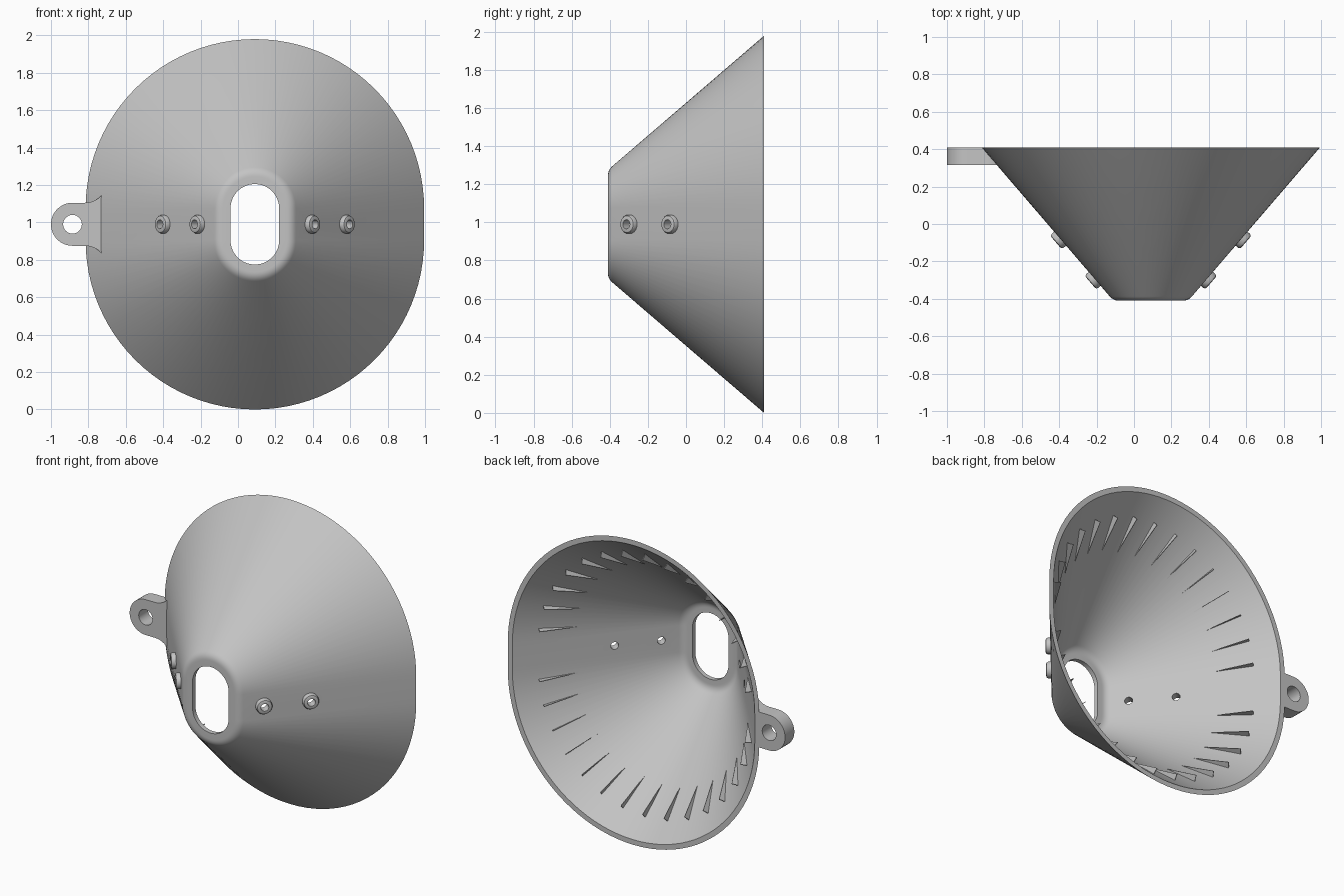
import bpy, bmesh, math
from mathutils import Vector, Matrix

if "Cube" in bpy.data.objects:
    bpy.data.objects.remove(bpy.data.objects["Cube"], do_unlink=True)

CX, CZ = 0.09, 0.99       # axis of the shade
STRAIGHT = 0.085          # half length of the straight sides
BACK, FRONT = 0.41, -0.41
SLOPE, WALL = 0.86, 0.033

grey = bpy.data.materials.new("light_grey")
grey.use_nodes = True
grey.diffuse_color = (0.55, 0.55, 0.55, 1)
grey.node_tree.nodes["Principled BSDF"].inputs["Base Color"].default_value = grey.diffuse_color


def outer_radius(y):
    return 0.905 - SLOPE * (BACK - y)


def make(name, bm, helper=False):
    bmesh.ops.recalc_face_normals(bm, faces=bm.faces)
    mesh = bpy.data.meshes.new(name)
    bm.to_mesh(mesh)
    bm.free()
    mesh.materials.append(grey)
    obj = bpy.data.objects.new(name, mesh)
    bpy.context.collection.objects.link(obj)
    obj.hide_render = obj.hide_viewport = helper
    return obj


def smooth(obj, angle=35):
    bpy.ops.object.select_all(action='DESELECT')
    obj.select_set(True)
    bpy.context.view_layer.objects.active = obj
    bpy.ops.object.shade_smooth_by_angle(angle=math.radians(angle))


def cut(obj, cutter):
    mod = obj.modifiers.new("cut", 'BOOLEAN')
    mod.operation, mod.solver, mod.object = 'DIFFERENCE', 'EXACT', cutter
    bpy.context.view_layer.objects.active = obj
    cutter.hide_viewport = False
    bpy.ops.object.modifier_apply(modifier=mod.name)
    bpy.data.objects.remove(cutter, do_unlink=True)


def fillet(a, corner, b, steps=6):
    a, c, b = Vector(a), Vector(corner), Vector(b)
    ts = [i / steps for i in range(steps + 1)]
    return [a * (1 - t) ** 2 + c * 2 * t * (1 - t) + b * t * t for t in ts]


def skin(bm, loops, close=True):
    """Join equal vertex loops with quads."""
    rings = [[bm.verts.new(p) for p in loop] for loop in loops]
    for k in range(len(rings) if close else len(rings) - 1):
        a, b = rings[k], rings[(k + 1) % len(rings)]
        for i in range(len(a)):
            j = (i + 1) % len(a)
            bm.faces.new((a[i], a[j], b[j], b[i]))
    return rings


def oval(r, y, half=48):
    pts = []
    for start, shift in ((0, STRAIGHT), (math.pi, -STRAIGHT)):
        for i in range(half + 1):
            a = start + math.pi * i / half
            pts.append((CX + r * math.cos(a), y, CZ + shift + r * math.sin(a)))
    return pts


# Shade: hollow oval cone with a rounded lip around the front opening
def lip(y, inset):
    r = outer_radius(y) - inset
    return fillet((r - 0.03, y), (r, y), (r + 0.02, y + 0.023))


profile = [(0.13, FRONT)] + lip(FRONT, 0) + [(outer_radius(BACK), BACK), (outer_radius(BACK) - WALL, BACK)]
profile += lip(FRONT + 0.03, WALL)[::-1] + [(0.13, FRONT + 0.03)]
bm = bmesh.new()
skin(bm, [oval(r, y) for r, y in profile])
shade = make("shade", bm)


# Screw bosses: rounded rings standing on the sloping sides, drilled through
def boss_frame(side, r):
    y = BACK - (0.905 - r) / SLOPE
    normal = Vector((side, -SLOPE, 0)).normalized()
    turn = normal.to_track_quat('Z', 'Y').to_matrix().to_4x4()
    return Matrix.Translation((CX + side * r, y, CZ)) @ turn


boss_profile = [(0.024, -0.015), (0.024, 0.03), (0.036, 0.03), (0.044, 0.027),
                (0.049, 0.018), (0.049, -0.015)]
for side, word in ((-1, "right"), (1, "left")):
    for r, place in ((0.30, "front"), (0.485, "rear")):
        frame = boss_frame(side, r)
        bm = bmesh.new()
        bmesh.ops.create_cone(bm, cap_ends=True, segments=32, radius1=0.024, radius2=0.024,
                              depth=0.2, matrix=frame)
        cut(shade, make("drill", bm, True))
        bm = bmesh.new()
        turns = [2 * math.pi * i / 32 for i in range(32)]
        skin(bm, [[frame @ Vector((p * math.cos(a), p * math.sin(a), h)) for a in turns]
                  for p, h in boss_profile])
        smooth(make(f"{word}_{place}_boss", bm))
smooth(shade)

# Mounting tab: round eye flaring into the shade
EYE, TAB = -0.885, 0.115
upper = [(x, z) for x, z in fillet((-0.82, TAB), (-0.76, TAB), (-0.72, 0.165))]
arc = [(EYE + TAB * math.cos(a), TAB * math.sin(a))
       for a in (math.pi * (0.5 + i / 24) for i in range(25))]
outline = upper[::-1] + arc + [(x, -z) for x, z in upper]
bm = bmesh.new()
face = bm.faces.new([bm.verts.new((x, 0.315, CZ + z)) for x, z in outline])
new = bmesh.ops.extrude_face_region(bm, geom=[face])["geom"]
bmesh.ops.translate(bm, verts=[v for v in new if isinstance(v, bmesh.types.BMVert)], vec=(0, BACK - 0.315, 0))
tab = make("mounting_tab", bm)

bm = bmesh.new()
bmesh.ops.create_cone(bm, cap_ends=True, segments=32, radius1=0.05, radius2=0.05, depth=0.4,
                      matrix=Matrix.Translation((EYE, 0.36, CZ)) @ Matrix.Rotation(math.pi / 2, 4, 'X'))
cut(tab, make("eye_drill", bm, True))

# trim the tab to the middle of the shade wall
bm = bmesh.new()
ends = skin(bm, [oval(outer_radius(y) - WALL / 2, y) for y in (0.0, 0.6)], close=False)
for ring in ends:
    bm.faces.new(ring)
cut(tab, make("tab_trim", bm, True))
smooth(tab)

# Thin tapered fins around the inside of the shade
COUNT, THICK = 30, 0.002
bm = bmesh.new()
for k in range(COUNT):
    a = 2 * math.pi * (k + 0.5) / COUNT
    out, across = Vector((math.cos(a), 0, math.sin(a))), Vector((-math.sin(a), 0, math.cos(a)))
    centre = Vector((CX, 0, CZ + math.copysign(STRAIGHT, math.sin(a))))
    near, far = 0.10, 0.29
    wall_r = [outer_radius(y) - WALL + 0.003 for y in (near, far)]
    tri = [(wall_r[0], near), (wall_r[1], far), (wall_r[1] - 0.03, far + 0.03)]
    sides = skin(bm, [[centre + out * r + Vector((0, y, 0)) + across * s for r, y in tri]
                      for s in (-THICK, THICK)], close=False)
    for ring in sides:
        bm.faces.new(ring)
make("inner_fins", bm)
